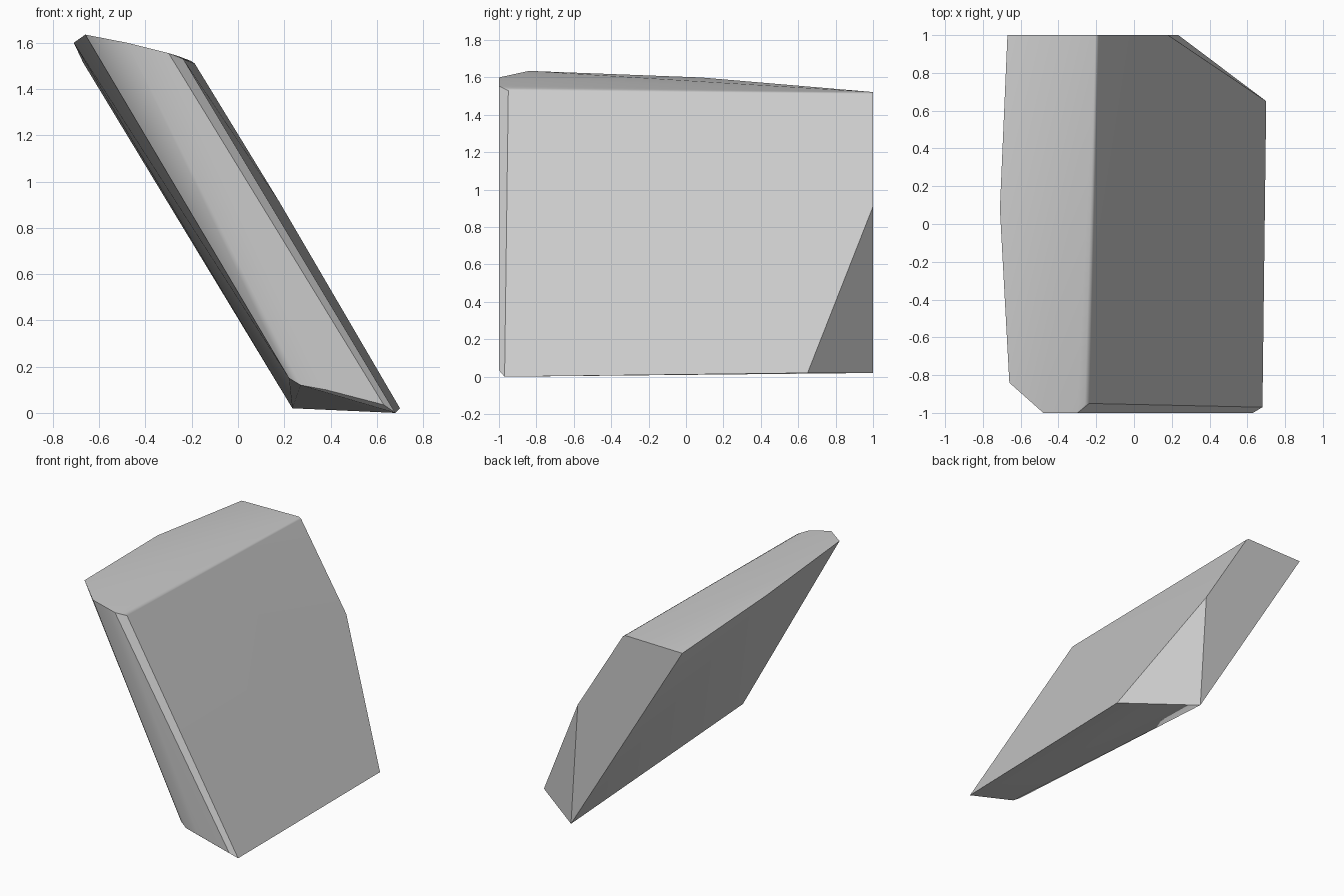
import bpy, bmesh, math

cube = bpy.data.objects.get("Cube")
if cube:
    bpy.data.objects.remove(cube)

# One plain stone colour
stone = bpy.data.materials.new("pale_grey")
stone.use_nodes = True
grey = (0.6, 0.6, 0.6, 1)
stone.diffuse_color = grey
stone.node_tree.nodes["Principled BSDF"].inputs["Base Color"].default_value = grey

# Corner rings of the leaning slab
top_end = [(-.67, 1, 1.515), (-.71, .08, 1.60), (-.66, -.84, 1.635),
           (-.48, -1, 1.60), (-.30, -1, 1.555)]
top_ridge = [(-.26, -.955, 1.543), (-.237, -.95, 1.53),
             (-.205, 1, 1.522), (-.187, 1, 1.51)]
bottom_end = [(.235, 1, .02), (.22, -.975, .15), (.27, -.99, .12),
              (.38, -1, .10), (.63, -1, .035), (.68, -.97, 0)]
cut_corner = [(.18, 1, .91), (.70, .65, .02)]

# The slab is the convex skin of its corners
bm = bmesh.new()
for corner in top_end + top_ridge + bottom_end + cut_corner:
    bm.verts.new(corner)
bmesh.ops.convex_hull(bm, input=bm.verts)
bmesh.ops.delete(bm, geom=[v for v in bm.verts if not v.link_faces], context='VERTS')
bmesh.ops.dissolve_limit(bm, angle_limit=math.radians(0.5),
                         verts=bm.verts, edges=bm.edges)
bmesh.ops.recalc_face_normals(bm, faces=bm.faces)

mesh = bpy.data.meshes.new("leaning_slab")
bm.to_mesh(mesh)
bm.free()
mesh.materials.append(stone)
slab = bpy.data.objects.new("leaning_slab", mesh)
bpy.context.collection.objects.link(slab)

# Soft worn edges, crisp broken ones
for other in bpy.context.selected_objects:
    other.select_set(False)
slab.select_set(True)
bpy.context.view_layer.objects.active = slab
bpy.ops.object.shade_smooth_by_angle(angle=math.radians(32))
weighted = slab.modifiers.new("large_faces_flat", 'WEIGHTED_NORMAL')
weighted.keep_sharp = True
